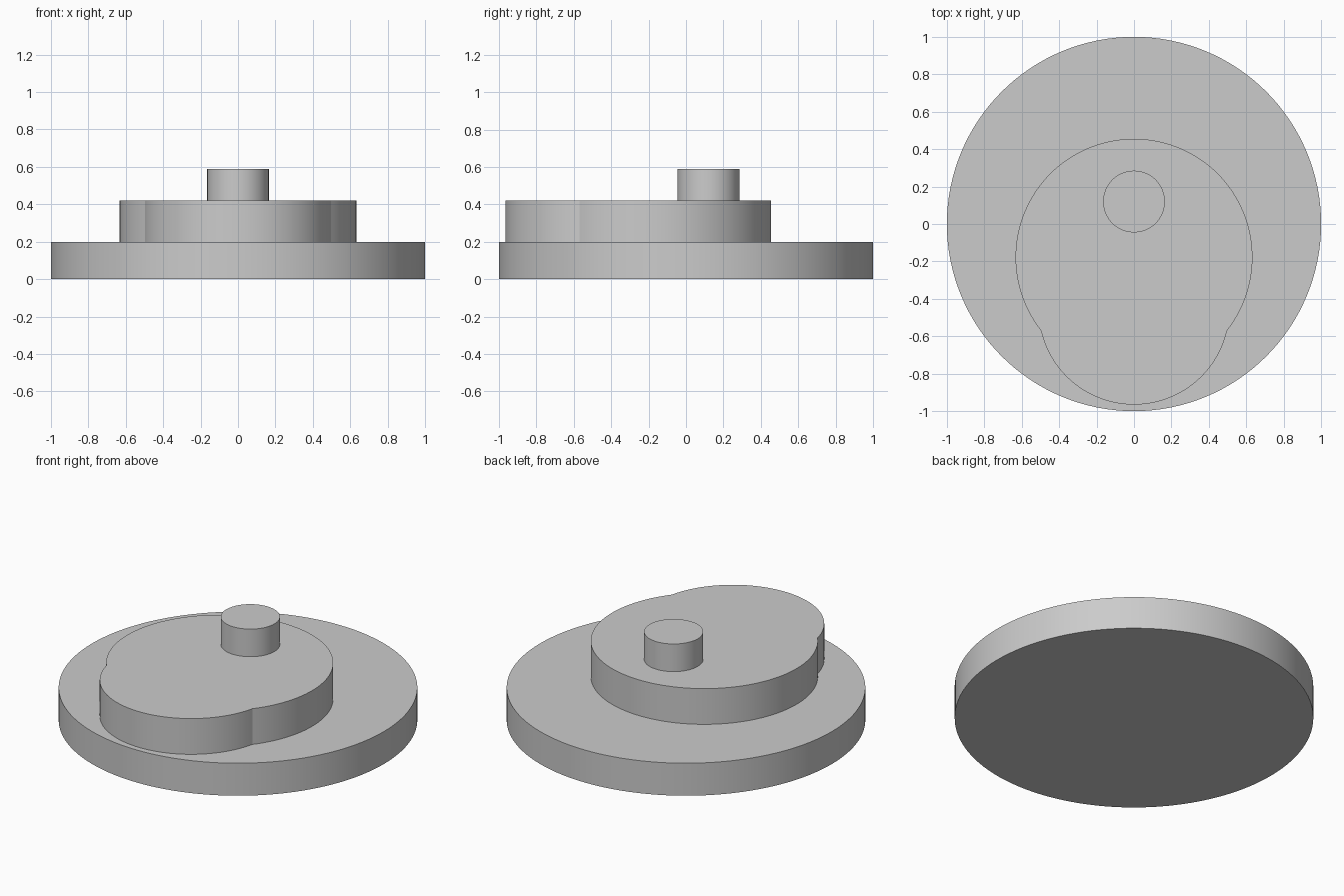
import bpy, bmesh, math

if "Cube" in bpy.data.objects:
    bpy.data.objects.remove(bpy.data.objects["Cube"])


def arc(cy, r, a0, a1, n):
    """Points on an arc centred on x = 0, end point left out."""
    return [(r * math.cos(a0 + (a1 - a0) * i / n),
             cy + r * math.sin(a0 + (a1 - a0) * i / n)) for i in range(n)]


def extrude_outline(name, pts, z0, z1):
    """Closed solid from a flat outline, smooth walls with sharp rims."""
    bm = bmesh.new()
    face = bm.faces.new([bm.verts.new((x, y, z0)) for x, y in pts])
    top = bmesh.ops.extrude_face_region(bm, geom=[face], use_keep_orig=True)
    verts = [g for g in top["geom"] if isinstance(g, bmesh.types.BMVert)]
    bmesh.ops.translate(bm, verts=verts, vec=(0, 0, z1 - z0))
    bmesh.ops.recalc_face_normals(bm, faces=bm.faces)
    mesh = bpy.data.meshes.new(name)
    bm.to_mesh(mesh)
    bm.free()
    obj = bpy.data.objects.new(name, mesh)
    bpy.context.collection.objects.link(obj)
    bpy.ops.object.select_all(action='DESELECT')
    obj.select_set(True)
    bpy.context.view_layer.objects.active = obj
    bpy.ops.object.shade_smooth_by_angle(angle=math.radians(20))
    return obj


TAU = 2 * math.pi

# Base disc
extrude_outline("base_disc", arc(0, 1.0, 0, TAU, 128), 0, 0.2)

# Cam plate: outline of two overlapping circles
c1, r1 = -0.178, 0.633
c2, r2 = -0.455, 0.51
d = c1 - c2
a = (r1 ** 2 - r2 ** 2 + d ** 2) / (2 * d)
ix, iy = math.sqrt(r1 ** 2 - a ** 2), c1 - a
big = math.atan2(iy - c1, ix)
small = math.atan2(iy - c2, ix)
outline = (arc(c1, r1, big, math.pi - big, 96)
           + arc(c2, r2, math.pi - small, TAU + small, 64))
extrude_outline("cam_plate", outline, 0.2, 0.42)

# Pin on the cam
extrude_outline("pin", arc(0.12, 0.165, 0, TAU, 64), 0.42, 0.59)
